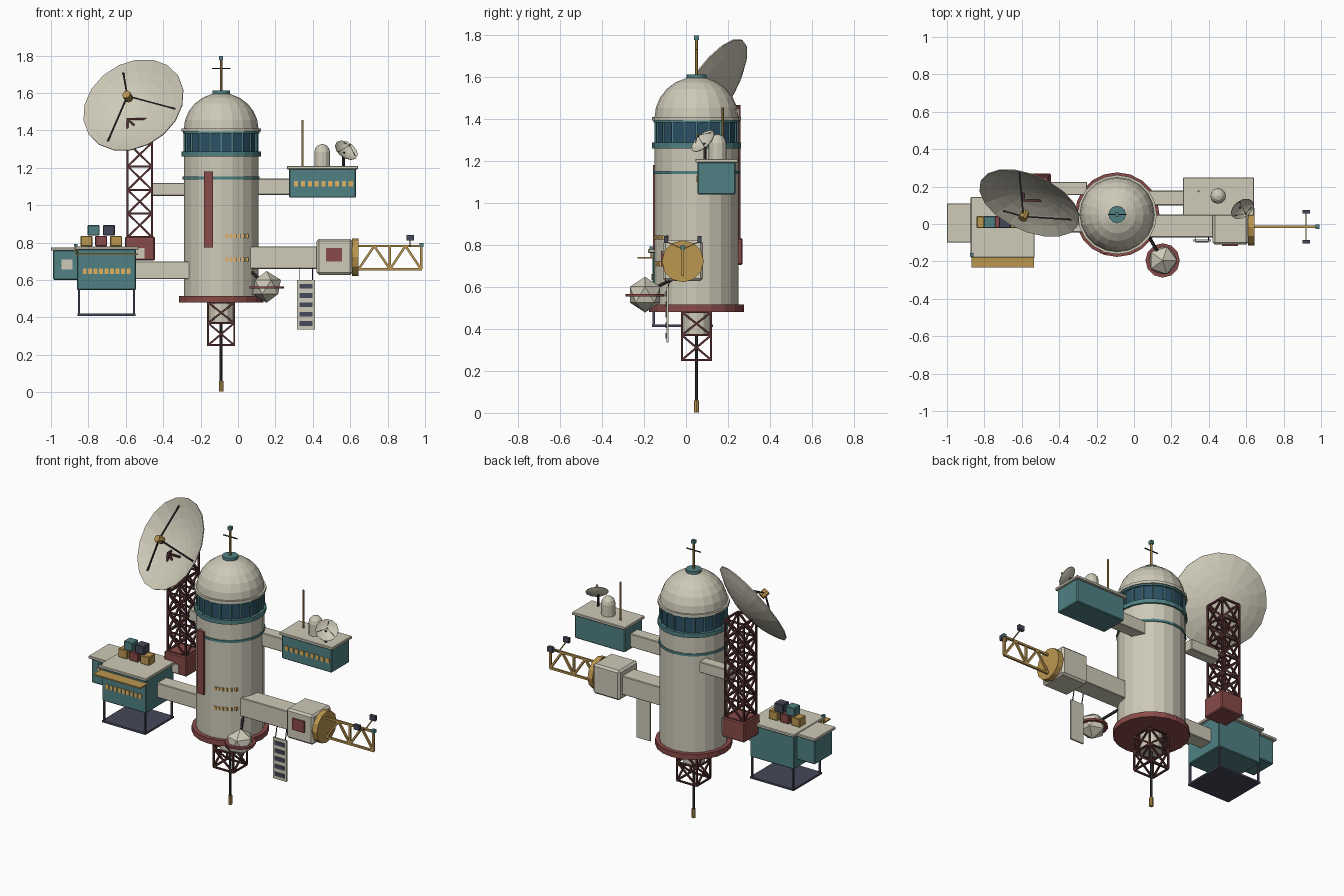
import bpy, bmesh, math
from mathutils import Vector, Matrix

if "Cube" in bpy.data.objects:
    bpy.data.objects.remove(bpy.data.objects["Cube"])


def mat(name, r, g, b):
    m = bpy.data.materials.new(name)
    m.diffuse_color = (r, g, b, 1)
    m.use_nodes = True
    m.node_tree.nodes["Principled BSDF"].inputs["Base Color"].default_value = m.diffuse_color
    return m


CREAM = mat("cream", .62, .59, .48)
TEAL = mat("teal", .08, .22, .23)
RED = mat("red", .25, .07, .065)
BROWN = mat("brown", .09, .03, .03)
GOLD = mat("gold", .5, .31, .08)
NAVY = mat("navy", .06, .065, .1)
GLASS = mat("glass", .025, .08, .13)
DARK = mat("dark", .03, .03, .035)
AMBER = mat("amber", .75, .45, .12)


def finish(name, bm, m):
    me = bpy.data.meshes.new(name)
    bmesh.ops.recalc_face_normals(bm, faces=bm.faces)
    bm.to_mesh(me)
    bm.free()
    ob = bpy.data.objects.new(name, me)
    bpy.context.collection.objects.link(ob)
    me.materials.append(m)
    return ob


def boxes(name, spans, m, bevel=0):
    """spans: (x0, x1, y0, y1, z0, z1) each"""
    bm = bmesh.new()
    for x0, x1, y0, y1, z0, z1 in spans:
        M = Matrix.Translation(((x0 + x1) / 2, (y0 + y1) / 2, (z0 + z1) / 2))
        bmesh.ops.create_cube(bm, size=1, matrix=M @ Matrix.Diagonal((x1 - x0, y1 - y0, z1 - z0, 1)))
    ob = finish(name, bm, m)
    if bevel:
        b = ob.modifiers.new("bevel", 'BEVEL')
        b.width, b.segments = bevel, 1
    return ob


def beams(name, pairs, r, m, sides=4):
    bm = bmesh.new()
    for p, q in pairs:
        p, q = Vector(p), Vector(q)
        d = q - p
        M = Matrix.Translation((p + q) / 2) @ d.to_track_quat('Z', 'Y').to_matrix().to_4x4()
        bmesh.ops.create_cone(bm, cap_ends=True, segments=sides, radius1=r, radius2=r, depth=d.length,
                              matrix=M @ Matrix.Rotation(math.pi / 4, 4, 'Z'))
    return finish(name, bm, m)


def lathe(name, prof, m, at, n=20, axis=(0, 0, 1)):
    """revolve (radius, height) points about axis through at"""
    bm = bmesh.new()
    vs = [bm.verts.new((r, 0, z)) for r, z in prof]
    es = [bm.edges.new(e) for e in zip(vs, vs[1:])]
    bmesh.ops.spin(bm, geom=vs + es, cent=(0, 0, 0), axis=(0, 0, 1), angle=2 * math.pi, steps=n)
    bmesh.ops.remove_doubles(bm, verts=bm.verts, dist=1e-5)
    q = Vector(axis).to_track_quat('Z', 'Y').to_matrix().to_4x4()
    bm.transform(Matrix.Translation(at) @ q)
    return finish(name, bm, m)


def disc(name, r, z0, z1, m, at, n=20, axis=(0, 0, 1)):
    return lathe(name, [(0, z0), (r, z0), (r, z1), (0, z1)], m, at, n, axis)


def lattice(cx, cy, h, levels):
    """square truss: posts, rings and X bracing"""
    out = []
    c = [(cx + a * h, cy + b * h) for a, b in ((-1, -1), (1, -1), (1, 1), (-1, 1))]
    for i in range(4):
        a, b = c[i], c[(i + 1) % 4]
        out.append(((*a, levels[0]), (*a, levels[-1])))
        out += [((*a, z), (*b, z)) for z in levels]
        for z0, z1 in zip(levels, levels[1:]):
            out += [((*a, z0), (*b, z1)), ((*b, z0), (*a, z1))]
    return out


def dish(name, c, n, R, depth, feed, arms, ar, thick, sides):
    """parabolic bowl with rim centre c, facing n, and a tripod feed"""
    n, c = Vector(n).normalized(), Vector(c)
    inner = [(R * k / 5, depth * ((k / 5) ** 2 - 1)) for k in range(6)]
    lathe(name + "_bowl", inner + [(r, z - thick) for r, z in reversed(inner)], CREAM, c, sides, n)
    tip = c + n * feed
    legs = []
    for d in arms:
        d = Vector(d)
        d = (d - n * d.dot(n)).normalized()
        legs.append((tip, c + d * ar + n * depth * ((ar / R) ** 2 - 1)))
    beams(name + "_feed_legs", legs, R * .02, DARK)
    beams(name + "_feed_horn", [(tip - n * R * .1, tip + n * R * .06)], R * .08, GOLD, 8)


# Central tower
T = Vector((-.09, .05, 0))
tx, ty = T.x, T.y
disc("tower_body", .2, .5, 1.27, CREAM, T)
disc("base_ring", .226, .48, .515, RED, T)
disc("thin_band", .206, 1.138, 1.153, TEAL, T)
disc("lower_window_ring", .212, 1.26, 1.287, TEAL, T)
disc("window_band", .194, 1.28, 1.4, GLASS, T)
disc("upper_window_ring", .212, 1.393, 1.41, CREAM, T)
disc("upper_teal_trim", .205, 1.383, 1.394, TEAL, T)
beams("window_mullions", [((tx + .196 * math.cos(a), ty + .196 * math.sin(a), 1.28),
                           (tx + .196 * math.cos(a), ty + .196 * math.sin(a), 1.39))
                          for a in [k * math.pi / 10 for k in range(20)]], .006, TEAL)
lathe("dome", [(.2 * math.cos(k * math.pi / 12), 1.405 + .195 * math.sin(k * math.pi / 12)) for k in range(7)],
      CREAM, T)
disc("dome_cap", .047, 1.592, 1.612, TEAL, T, 12)
beams("top_mast", [((tx, ty, 1.6), (tx, ty, 1.785))], .007, GOLD, 6)
beams("top_crossbar", [((tx - .05, ty, 1.73), (tx + .05, ty, 1.73))], .004, DARK)
boxes("top_beacon", [(tx - .011, tx + .011, ty - .011, ty + .011, 1.775, 1.797)], TEAL)
boxes("front_red_strip", [(-.182, -.135, -.158, -.11, .775, 1.18)], RED)


def wall_y(x):
    return ty - math.sqrt(.2 ** 2 - (x - tx) ** 2)


boxes("tower_windows", [(x - .007, x + .007, wall_y(x) - .003, wall_y(x) + .02, z, z + .02)
                        for z in (.70, .825) for x in [-.06 + .022 * k for k in range(6)]], AMBER)

# Underside truss and probe
disc("lower_core", .066, .372, .49, CREAM, T, 12)
beams("lower_truss", lattice(tx, ty, .07, [.252, .37, .48]), .007, BROWN)
beams("probe_rod", [((tx, ty, .05), (tx, ty, .4))], .008, DARK, 6)
disc("probe_tip", .012, 0.003, .06, GOLD, T, 8)

# Dish mast and large dish
mx, my = -.525, .19
boxes("mast_base", [(mx - .08, mx + .08, my - .08, my + .08, .705, .832)], RED, .006)
boxes("mast_base_plate", [(-.56, -.5, .106, .115, .715, .77)], CREAM)
beams("mast_truss", lattice(mx, my, .065, [.83 + .126 * k for k in range(6)]), .0075, BROWN)
boxes("mast_arm", [(-.465, -.25, .155, .225, 1.05, 1.12)], CREAM, .004)
dish("large_dish", (-.56, .11, 1.537), (-.35, -.78, .52), .286, .075, .09,
     [(-.055, .133, .163), (.23, -.11, -.011), (-.15, -.06, -.192)], .24, .006, 18)

# Left cargo module
boxes("left_arm", [(-.56, -.25, -.045, .05, .605, .7)], CREAM, .004)
boxes("left_module", [(-.86, -.545, -.16, .125, .546, .765), (-.988, -.85, -.085, .095, .6, .76)], TEAL, .005)
boxes("left_module_roof", [(-.873, -.532, -.18, .145, .762, .78), (-1, -.86, -.1, .11, .757, .775)], CREAM, .003)
boxes("left_awning", [(-.87, -.535, -.232, -.15, .735, .743)], GOLD)
boxes("left_sign_plate", [(-.945, -.885, -.092, -.08, .655, .71)], CREAM)
boxes("left_windows", [(x, x + .02, -.165, -.15, .632, .662) for x in [-.83 + .0293 * k for k in range(9)]], AMBER)
boxes("undercarriage_tray", [(-.858, -.548, -.163, .128, .408, .42)], NAVY)
beams("undercarriage_legs", [((x, y, .415), (x, y, .55)) for x in (-.85, -.556) for y in (-.153, .118)], .008, NAVY)
beams("roof_light_post", [((-.868, -.165, .74), (-.868, -.165, .785))], .005, GOLD)
boxes("roof_light", [(-.877, -.859, -.174, -.156, .778, .793)], TEAL)
for i, (x, z, m) in enumerate([(-.81, .78, GOLD), (-.732, .78, RED), (-.652, .78, GOLD),
                               (-.772, .838, TEAL), (-.69, .838, NAVY)]):
    boxes(f"crate_{i + 1}", [(x - .032, x + .032, -.022, .042, z, z + .056)], m, .004)

# Upper right module with roof instruments
boxes("upper_arm", [(.06, .28, .1, .178, 1.055, 1.142)], CREAM, .004)
boxes("upper_module", [(.273, .631, .055, .235, 1.04, 1.195)], TEAL, .005)
boxes("upper_module_roof", [(.262, .642, .045, .248, 1.192, 1.21)], CREAM, .003)
boxes("upper_windows", [(x, x + .022, .05, .07, 1.1, 1.13) for x in [.3 + .0365 * k for k in range(9)]], AMBER)
beams("whip_antenna", [((.345, .175, 1.2), (.345, .175, 1.455))], .006, GOLD, 6)
lathe("sensor_capsule", [(.042, 1.205), (.042, 1.285), (.036, 1.306), (.022, 1.321), (0, 1.328)], CREAM,
      (.45, .15, 0), 12)
beams("small_dish_post", [((.565, .09, 1.2), (.565, .09, 1.285))], .008, DARK, 6)
dish("small_dish", (.58, .08, 1.295), (.45, -.6, .65), .068, .02, .04,
     [(0, .3, 1), (1, 0, -.4), (-1, -.5, -.4)], .058, .003, 12)

# Right docking module and boom
boxes("right_arm", [(.06, .43, -.072, .05, .66, .78)], CREAM, .004)
boxes("right_hub", [(.42, .612, -.11, .08, .628, .82)], CREAM, .012)
boxes("hub_plate", [(.47, .555, -.118, -.1, .698, .772)], RED)
disc("boom_collar", .1, 0, .035, GOLD, (.61, -.015, .722), 12, (1, 0, 0))
by, xs = -.015, [.645 + .0835 * k for k in range(5)]
boom = [((.64, by, z), (.983, by, z)) for z in (.658, .782)] + [((x, by, .658), (x, by, .782)) for x in xs[2::2]]
boom += [((a, by, (.658, .782)[i % 2]), (b, by, (.782, .658)[i % 2])) for i, (a, b) in enumerate(zip(xs, xs[1:]))]
beams("boom_truss", boom, .009, GOLD)
boxes("boom_tip_light", [(.97, .992, by - .011, by + .011, .777, .797)], TEAL)
beams("boom_lamp_bracket", [((.92, by, .78), (.92, by + s * .078, .815)) for s in (-1, 1)], .004, GOLD)
boxes("boom_lamps", [(.9, .94, by + s * .08 - .01, by + s * .08 + .01, .81, .842) for s in (-1, 1)], NAVY)

# Hanging sign board
boxes("sign_board", [(.315, .411, -.094, -.084, .335, .6)], CREAM)
boxes("sign_bars", [(.328, .398, -.098, -.09, z, z + .025) for z in [.355 + .05 * k for k in range(5)]], NAVY)
beams("sign_hangers", [((x, -.087, .59), (x, -.069, .67)) for x in (.328, .398)], .003, DARK)

# Faceted pod
bm = bmesh.new()
bmesh.ops.create_icosphere(bm, subdivisions=1, radius=.085, matrix=Matrix.Translation((.153, -.195, .563)))
finish("pod", bm, CREAM)
lathe("pod_ring", [(.072, -.006), (.092, -.006), (.092, .006), (.072, .006), (.072, -.006)], RED,
      (.153, -.195, .56), 12)
beams("pod_strut", [((.07, -.05, .645), (.153, -.195, .57))], .009, DARK, 6)
